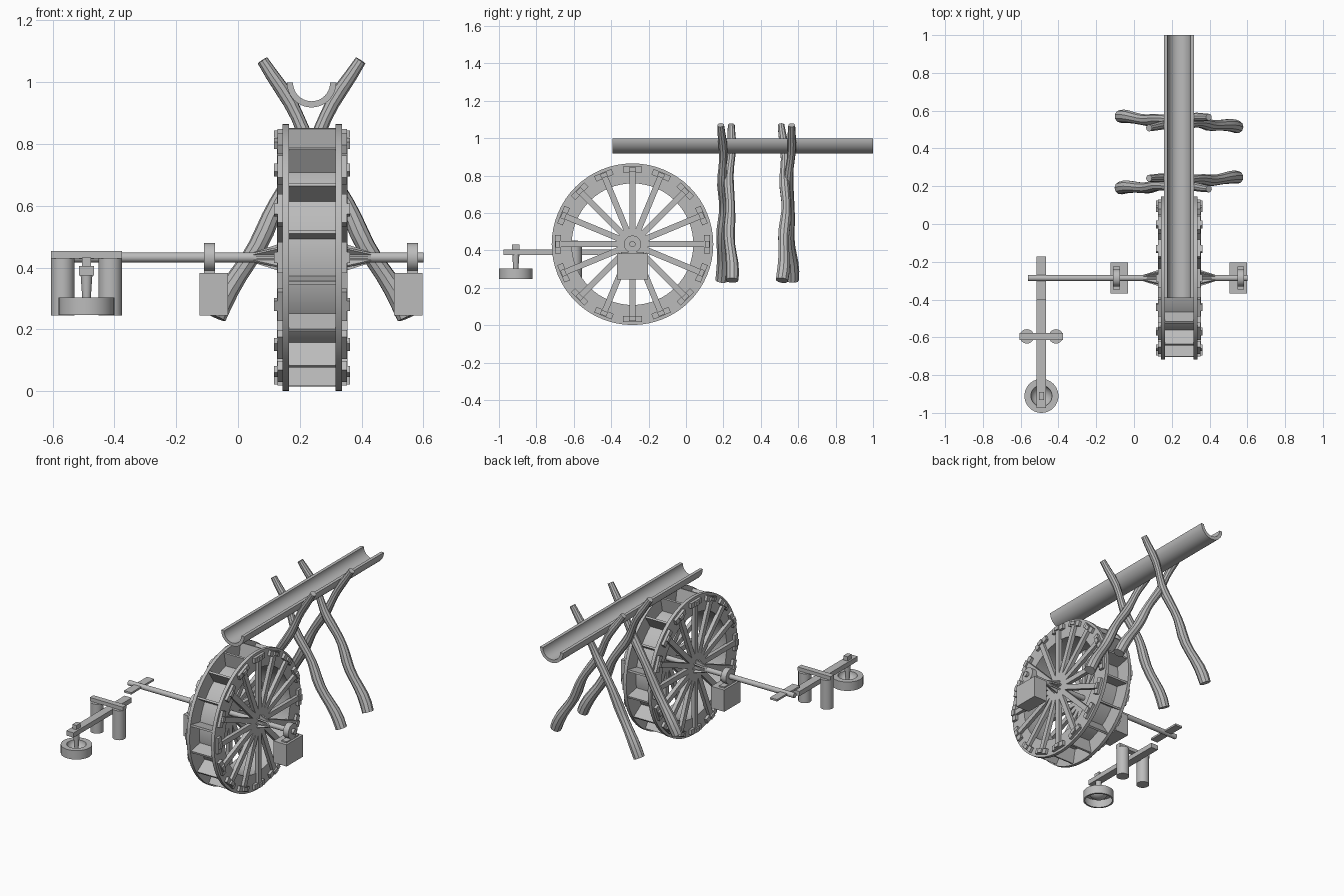
import bpy, bmesh, math
from mathutils import Matrix, Vector

if "Cube" in bpy.data.objects:
    bpy.data.objects.remove(bpy.data.objects["Cube"])

grey = bpy.data.materials.new("weathered_grey")
grey.use_nodes = True
tone = (0.5, 0.5, 0.5, 1)
grey.diffuse_color = tone
grey.node_tree.nodes["Principled BSDF"].inputs["Base Color"].default_value = tone

WHEEL = Vector((0.24, -0.286, 0.433))
R = 0.432
SPOKES = 16
LEVER_X = -0.49


def move(x, y, z):
    return Matrix.Translation((x, y, z))


def finish(name, bm, smooth=False):
    bmesh.ops.recalc_face_normals(bm, faces=bm.faces)
    mesh = bpy.data.meshes.new(name)
    bm.to_mesh(mesh)
    bm.free()
    mesh.materials.append(grey)
    ob = bpy.data.objects.new(name, mesh)
    bpy.context.collection.objects.link(ob)
    if smooth:
        shade(ob)
    return ob


def shade(ob):
    bpy.ops.object.select_all(action='DESELECT')
    ob.select_set(True)
    bpy.context.view_layer.objects.active = ob
    bpy.ops.object.shade_smooth_by_angle(angle=math.radians(35))


def add_box(bm, lo, hi, matrix=Matrix()):
    lo, hi = Vector(lo), Vector(hi)
    scale = Matrix.Diagonal((*(hi - lo), 1))
    bmesh.ops.create_cube(bm, size=1, matrix=matrix @ Matrix.Translation((lo + hi) / 2) @ scale)


def box(name, lo, hi):
    bm = bmesh.new()
    add_box(bm, lo, hi)
    return finish(name, bm)


def lathe(name, profile, origin, along_x=False, closed=True, steps=32):
    """Turn (radius, height) points about the z axis, or the x axis."""
    bm = bmesh.new()
    vs = [bm.verts.new((r, 0, h)) for r, h in profile]
    pairs = list(zip(vs, vs[1:])) + ([(vs[-1], vs[0])] if closed else [])
    edges = [bm.edges.new(p) for p in pairs]
    bmesh.ops.spin(bm, geom=vs + edges, axis=(0, 0, 1), cent=(0, 0, 0),
                   angle=math.tau, steps=steps)
    bmesh.ops.remove_doubles(bm, verts=bm.verts, dist=1e-5)
    turn = Matrix.Rotation(math.pi / 2, 4, 'Y') if along_x else Matrix()
    bm.transform(Matrix.Translation(origin) @ turn)
    return finish(name, bm, True)


def rod(name, r0, r1, h0, h1, origin, along_x=False):
    return lathe(name, [(0, h0), (r0, h0), (r1, h1), (0, h1)], origin, along_x, False)


def ring(name, inner, outer, h0, h1, origin):
    return lathe(name, [(inner, h0), (outer, h0), (outer, h1), (inner, h1)],
                 origin, True, steps=64)


# Wheel rims, drum floor and paddles
for side, name in ((-1, "right"), (1, "left")):
    ring(name + "_rim", 0.325, R, side * 0.075, side * 0.096, WHEEL)
ring("drum_floor", 0.325, 0.335, -0.075, 0.075, WHEEL)
bm = bmesh.new()
for i in range(SPOKES):
    turn = Matrix.Translation(WHEEL) @ Matrix.Rotation((i + 0.5) * math.tau / SPOKES, 4, 'X')
    add_box(bm, (-0.075, -0.006, 0.33), (0.075, 0.006, 0.425), turn)
finish("paddles", bm)

# Spokes, rim blocks and hub fins on both faces of the wheel
spokes, blocks, fins = bmesh.new(), bmesh.new(), bmesh.new()
for side in (-1, 1):
    flip = Matrix.Translation(WHEEL) @ Matrix.Rotation(0 if side > 0 else math.pi, 4, 'Z')
    for i in range(SPOKES):
        turn = flip @ Matrix.Rotation(i * math.tau / SPOKES, 4, 'X')
        add_box(spokes, (0.09, -0.016, 0.01), (0.114, 0.016, 0.395), turn)
        add_box(blocks, (0.09, -0.05, 0.383), (0.113, 0.05, 0.415), turn)
        add_box(blocks, (0.11, -0.018, 0.387), (0.123, 0.018, 0.411), turn)
    for i in range(SPOKES // 2):
        turn = flip @ Matrix.Rotation(i * math.tau / 8, 4, 'X')
        outline = ((0.112, 0.01), (0.112, 0.042), (0.19, 0.017), (0.19, 0.01))
        face = fins.faces.new([fins.verts.new(turn @ Vector((x, -0.004, z))) for x, z in outline])
        out = bmesh.ops.extrude_face_region(fins, geom=[face])["geom"]
        shift = turn.to_3x3() @ Vector((0, 0.008, 0))
        bmesh.ops.translate(fins, vec=shift,
                            verts=[v for v in out if isinstance(v, bmesh.types.BMVert)])
finish("spokes", spokes)
finish("rim_blocks", blocks)
finish("hub_fins", fins)

# Axle with its two bearings
AX_Y, AX_Z = WHEEL.y, WHEEL.z
rod("axle", 0.016, 0.016, -0.56, 0.6, (0, AX_Y, AX_Z), True)
for x, name in ((-0.078, "right"), (0.551, "left")):
    box(name + "_bearing_block", (x - 0.046, AX_Y - 0.082, 0.245), (x + 0.046, AX_Y + 0.082, 0.382))
    mid = x - 0.014 if x < 0 else x + 0.014
    box(name + "_bearing_foot", (mid - 0.018, AX_Y - 0.062, 0.38), (mid + 0.018, AX_Y + 0.062, 0.39))
    ring(name + "_bearing_ring", 0.016, 0.046, -0.018, 0.018, (mid, AX_Y, AX_Z))

# Cam on the axle, and the lever it strikes
box("cam_plank", (LEVER_X - 0.025, -0.4, AX_Z - 0.006), (LEVER_X + 0.025, -0.172, AX_Z + 0.006))
box("lever", (LEVER_X - 0.025, -0.975, 0.375), (LEVER_X + 0.025, -0.395, 0.405))
for dx, name in ((-0.077, "right"), (0.077, "left")):
    rod(name + "_lever_post", 0.038, 0.038, 0.245, 0.43, (LEVER_X + dx, -0.595, 0))
box("lever_crossbar", (LEVER_X - 0.115, -0.613, 0.43), (LEVER_X + 0.115, -0.577, 0.453))

# Pestle and hollow mortar
box("pestle_peg", (LEVER_X - 0.014, -0.931, 0.4), (LEVER_X + 0.014, -0.889, 0.432))
rod("pestle", 0.012, 0.019, 0.275, 0.376, (LEVER_X, -0.91, 0))
bowl = [(0.056 * math.sin(a), 0.303 - 0.045 * math.cos(a))
        for a in [i * math.pi / 16 for i in range(9)]]
lathe("mortar", bowl + [(0.09, 0.303), (0.09, 0.247), (0.08, 0.247)],
      (LEVER_X, -0.91, 0), closed=False, steps=40)

# Half-pipe water trough
bm = bmesh.new()
arc = [math.pi + i * math.pi / 20 for i in range(21)]
outline = [(0.08, a) for a in arc] + [(0.06, a) for a in reversed(arc)]
face = bm.faces.new([bm.verts.new((0.238 + r * math.cos(a), -0.393, 0.998 + r * math.sin(a)))
                     for r, a in outline])
out = bmesh.ops.extrude_face_region(bm, geom=[face])["geom"]
bmesh.ops.translate(bm, vec=(0, 1.393, 0),
                    verts=[v for v in out if isinstance(v, bmesh.types.BMVert)])
finish("trough", bm, True)


# Crossed, crooked branches holding the trough
def branch(name, side, y, bow):
    curve = bpy.data.curves.new(name, 'CURVE')
    curve.dimensions = '3D'
    curve.bevel_depth = 1
    curve.bevel_resolution = 3
    curve.use_fill_caps = True
    spline = curve.splines.new('POLY')
    count = 19
    spline.points.add(count - 1)
    for i, p in enumerate(spline.points):
        t = i / (count - 1)
        wave = 0.007 * math.sin(t * 17)
        x = 0.238 + side * (0.31 - 0.462 * t + wave)
        p.co = (x, y + bow * math.sin(math.pi * t) + wave * 0.7, 0.24 + 0.83 * t, 1)
        p.radius = 0.034 - 0.014 * t + 0.002 * math.sin(t * 23)
    ob = bpy.data.objects.new(name, curve)
    bpy.context.collection.objects.link(ob)
    bpy.ops.object.select_all(action='DESELECT')
    ob.select_set(True)
    bpy.context.view_layer.objects.active = ob
    bpy.ops.object.convert(target='MESH')
    ob = bpy.context.object
    ob.data.materials.clear()
    ob.data.materials.append(grey)
    shade(ob)


branch("front_right_branch", -1, 0.19, 0.008)
branch("front_left_branch", 1, 0.247, -0.015)
branch("back_right_branch", -1, 0.57, -0.02)
branch("back_left_branch", 1, 0.513, 0.018)
